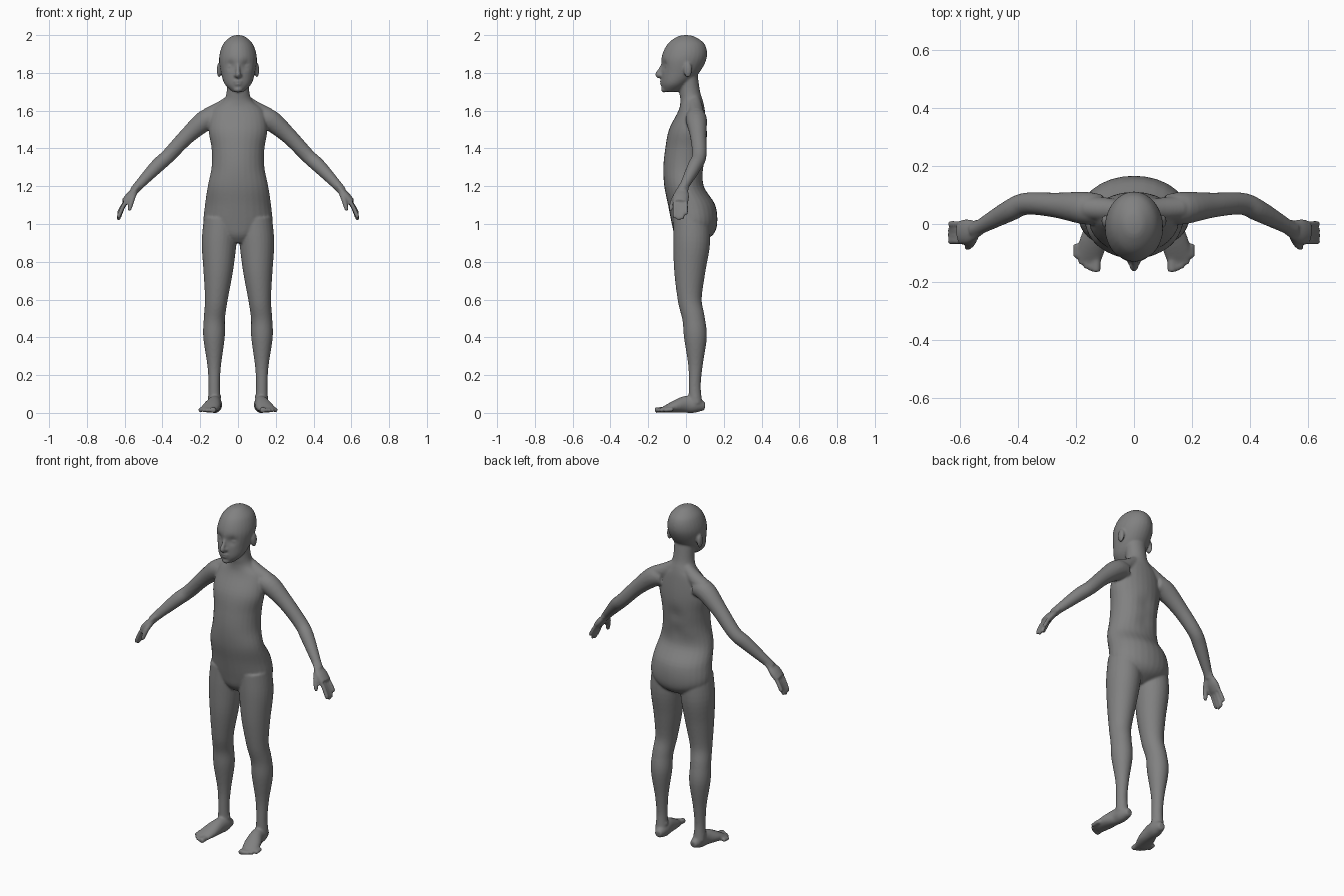
import bpy, bmesh
from math import sin, cos, pi, exp
from mathutils import Vector, Matrix

default_cube = bpy.data.objects.get("Cube")
if default_cube:
    bpy.data.objects.remove(default_cube)

grey = bpy.data.materials.new("mannequin grey")
grey.use_nodes = True
colour = (.22, .22, .22, 1)
grey.diffuse_color = colour
grey.node_tree.nodes["Principled BSDF"].inputs["Base Color"].default_value = colour

bm = bmesh.new()
SIDES = 28
ACROSS = Vector((1, 0, 0))
DEPTH = Vector((0, 1, 0))
UP = Vector((0, 0, 1))


def spline(before, start, end, after, t):
    """Smooth value between start and end."""
    bend = 2 * before - 5 * start + 4 * end - after
    twist = 3 * start - before - 3 * end + after
    return start + t / 2 * (end - before + t * (bend + t * twist))


def smooth_rows(rows, steps):
    """Add smooth in-between rows."""
    result = []
    last = len(rows) - 1
    for i in range(last):
        around = (rows[max(i - 1, 0)], rows[i], rows[i + 1], rows[min(i + 2, last)])
        for step in range(steps):
            result.append([spline(*values, step / steps) for values in zip(*around)])
    result.append(rows[last])
    return result


def tube(rows, side, steps=5, level=False, flat=1):
    """Closed tube through rows of x, y, z, side radius and, if not round, depth radius."""
    rows = smooth_rows(rows, steps)
    centres = [Vector(row[:3]) for row in rows]
    rings = []
    for i, row in enumerate(rows):
        ahead = centres[min(i + 1, len(rows) - 1)]
        behind = centres[max(i - 1, 0)]
        along = UP if level else (ahead - behind).normalized()
        u = (side - along * side.dot(along)).normalized() * row[3]
        v = along.cross(u).normalized() * row[-1] * flat
        angles = [k * 2 * pi / SIDES for k in range(SIDES)]
        rings.append([bm.verts.new(centres[i] + u * cos(a) + v * sin(a)) for a in angles])
    for lower, upper in zip(rings, rings[1:]):
        for k in range(SIDES):
            bm.faces.new((lower[k - 1], lower[k], upper[k], upper[k - 1]))
    bm.faces.new(rings[0][::-1])
    bm.faces.new(rings[-1])


def blob(position, size):
    """Ellipsoid for rounded forms."""
    matrix = Matrix.Translation(position) @ Matrix.Diagonal((*size, 1))
    bmesh.ops.create_uvsphere(bm, u_segments=20, v_segments=12, radius=1, matrix=matrix)


def push(position, reach, move):
    """Soft sculpting push around a point."""
    for vert in bm.verts:
        distance = (vert.co - Vector(position)).length
        vert.co += Vector(move) * exp(-(distance / reach) ** 2)


def centred(rows):
    """Put y, z, width, depth rows on the middle plane."""
    return [(0, *row) for row in rows]


# Head, with shallow eye sockets
head = [(-.08, 1.7, .03, .04), (-.06, 1.74, .07, .07), (-.03, 1.8, .09, .1),
        (-.01, 1.88, .1, .12), (0, 1.95, .08, .1), (0, 1.99, .04, .05), (0, 2, .01, .01)]
tube(centred(head), ACROSS, steps=7, level=True)
for s in (-1, 1):
    push((s * .04, -.12, 1.84), .024, (0, .016, 0))
    blob((s * .04, -.095, 1.835), (.02, .017, .012))
    blob((s * .1, .01, 1.815), (.012, .022, .04))
    blob((s * .012, -.132, 1.787), (.01, .012, .01))

# Nose, lips and chin
nose = [(-.12, 1.85, .01), (-.135, 1.82, .01), (-.15, 1.79, .014), (-.13, 1.78, .01)]
tube(centred(nose), ACROSS)
for height, width in ((1.755, .026), (1.74, .02)):
    blob((0, -.126, height), (width, .012, .008))
blob((0, -.115, 1.712), (.024, .017, .016))

# Torso and neck
torso = [(.02, .9, .05, .05), (.04, .94, .13, .1), (.045, 1, .18, .12),
         (.03, 1.1, .175, .125), (-.01, 1.2, .16, .105), (-.01, 1.3, .14, .11),
         (0, 1.4, .14, .11), (.01, 1.5, .155, .1), (.03, 1.6, .135, .07),
         (.03, 1.65, .08, .06), (.02, 1.7, .06, .055), (.01, 1.8, .06, .05)]
tube(centred(torso), ACROSS, level=True)
for height in (1.28, 1.38):
    push((0, .12, height), .05, (0, -.012, 0))

# Limb centre lines with radii
leg = [(.09, .03, 1.03, .09), (.1, .03, .9, .092), (.105, .02, .75, .078),
       (.115, .02, .6, .06), (.125, .04, .5, .056), (.127, .05, .4, .057),
       (.126, .05, .25, .036), (.126, .046, .14, .03), (.125, .05, .05, .035)]
foot = [(.115, .1, .034, .02, .02), (.12, .05, .042, .036, .042), (.125, 0, .045, .037, .045),
        (.14, -.06, .033, .047, .032), (.158, -.125, .015, .044, .014)]
shoulder = [(.03, .045, 1.66, .03), (.09, .05, 1.61, .04), (.16, .055, 1.575, .04)]
arm = [(.11, .05, 1.56, .05), (.17, .055, 1.55, .056), (.27, .065, 1.465, .043),
       (.37, .07, 1.36, .038), (.43, .045, 1.305, .037), (.53, -.01, 1.2, .025),
       (.55, -.02, 1.175, .025)]
palm = [(.53, -.01, 1.2, .028), (.55, -.02, 1.175, .034), (.575, -.026, 1.145, .043),
        (.6, -.03, 1.115, .04)]
thumb = [(.547, -.035, 1.17, .016), (.56, -.065, 1.13, .014), (.574, -.08, 1.08, .011),
         (.575, -.08, 1.07, .005)]


def mirrored(rows, s):
    """Place rows on the side with sign s."""
    return [(s * row[0], *row[1:]) for row in rows]


def digit(root, knuckle, tip, radius, side):
    """Finger or toe with a rounded end."""
    root, knuckle, tip = Vector(root), Vector(knuckle), Vector(tip)
    near_tip = tip.lerp(knuckle, .2)
    tube([(*root, radius), (*knuckle, radius), (*near_tip, radius), (*tip, radius / 2)],
         side, steps=3)


for s in (-1, 1):
    tube(mirrored(leg, s), ACROSS, flat=1.06)
    tube(mirrored(foot, s), ACROSS)
    tube(mirrored(shoulder, s), DEPTH)
    tube(mirrored(arm, s), DEPTH)
    tube(mirrored(palm, s), DEPTH, flat=.5)
    tube(mirrored(thumb, s), DEPTH)

    # Knee cap and ankle bones
    blob((s * .118, -.005, .575), (.035, .032, .04))
    blob((s * .124, .05, .085), (.036, .02, .02))

    # Toes, from the big toe outward
    for i in range(5):
        x = s * (.13 + .017 * i)
        tip = -.165 + .003 * i * i
        digit((x, tip + .05, .018), (x, tip + .02, .016), (x, tip, .013),
              .011 if i else .015, ACROSS)

    # Fingers, from the index finger backward
    for i, length in enumerate((.1, .11, .105, .08)):
        y = -.06 + .02 * i
        digit((s * .585, y, 1.13), (s * .61, y, 1.13 - length * .4),
              (s * .636, y, 1.13 - length), .011, DEPTH)

# Fuse the parts into one smooth skin
bmesh.ops.recalc_face_normals(bm, faces=bm.faces)
mesh = bpy.data.meshes.new("mannequin_body")
bm.to_mesh(mesh)
bm.free()
mesh.materials.append(grey)
body = bpy.data.objects.new("mannequin_body", mesh)
bpy.context.collection.objects.link(body)

fuse = body.modifiers.new("fuse", 'REMESH')
fuse.mode = 'VOXEL'
fuse.voxel_size = .0065
fuse.use_smooth_shade = True
relax = body.modifiers.new("relax", 'SMOOTH')
relax.factor = .5
relax.iterations = 4
